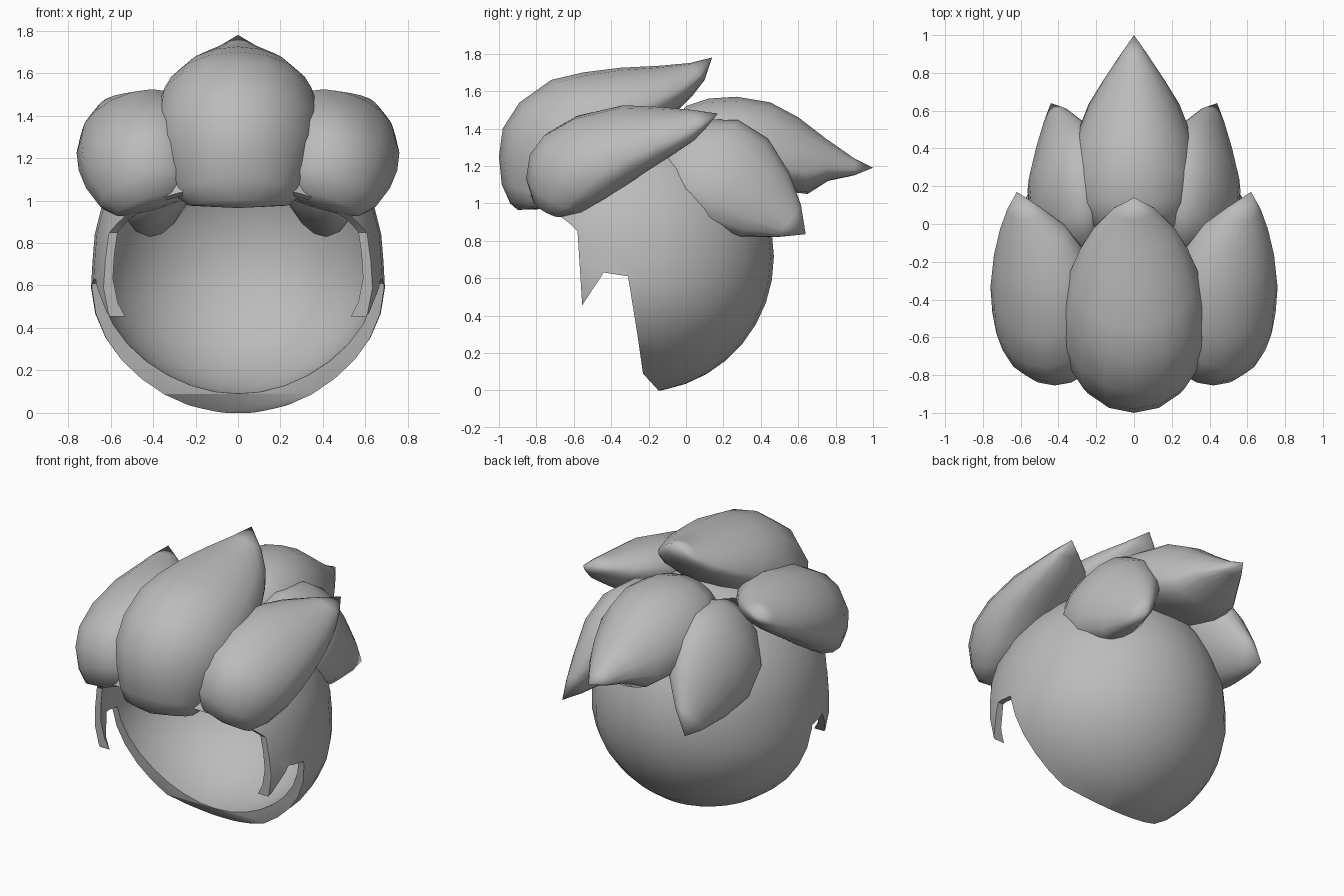
import bpy, bmesh, math
from mathutils import Vector

if "Cube" in bpy.data.objects:
    bpy.data.objects.remove(bpy.data.objects["Cube"])

grey = bpy.data.materials.new("hair_grey")
grey.diffuse_color = (0.5, 0.5, 0.5, 1)
grey.use_nodes = True
grey.node_tree.nodes["Principled BSDF"].inputs["Base Color"].default_value = grey.diffuse_color


def new_object(name, bm, mirror=False):
    bmesh.ops.recalc_face_normals(bm, faces=bm.faces)
    me = bpy.data.meshes.new(name)
    bm.to_mesh(me)
    bm.free()
    me.materials.append(grey)
    ob = bpy.data.objects.new(name, me)
    bpy.context.collection.objects.link(ob)
    if mirror:
        ob.modifiers.new("mirror", 'MIRROR').use_mirror_merge = False
    return ob


def smooth(ob, angle):
    bpy.ops.object.select_all(action='DESELECT')
    ob.select_set(True)
    bpy.context.view_layer.objects.active = ob
    bpy.ops.object.shade_smooth_by_angle(angle=math.radians(angle))


def ellipsoid(name, centre, radii):
    """Ellipsoid with slightly fuller jaw and cheeks."""
    bm = bmesh.new()
    bmesh.ops.create_uvsphere(bm, u_segments=28, v_segments=18, radius=1)
    for v in bm.verts:
        x, y, z = v.co
        x *= 1 + .05 * math.sin(math.pi * max(0, -z)) + .05 * max(0, -y)
        v.co = [c + r * p for c, r, p in zip(centre, radii, (x, y, z))]
    return new_object(name, bm)


def cut_away(ob, cutter):
    cutter.hide_render = True
    cut = ob.modifiers.new("cut", 'BOOLEAN')
    cut.operation, cut.solver, cut.object = 'DIFFERENCE', 'EXACT', cutter
    bpy.context.view_layer.objects.active = ob
    bpy.ops.object.modifier_apply(modifier="cut")
    bpy.data.objects.remove(cutter)


def tuft(name, root, sections, tip, mirror=False, n=16):
    """Loft rings (centre, side vector, up vector, down vector) between two points."""
    bm = bmesh.new()
    rings = []
    for c, u, up, down in sections:
        ring = []
        for i in range(n):
            a = 2 * math.pi * i / n
            s = math.sin(a)
            ring.append(bm.verts.new(c + u * math.cos(a) + (up * s if s > 0 else down * -s)))
        rings.append(ring)
    for r, q in zip(rings, rings[1:]):
        for i in range(n):
            j = (i + 1) % n
            bm.faces.new((r[i], r[j], q[j], q[i]))
    for point, ring in ((root, rings[0]), (tip, rings[-1])):
        v = bm.verts.new(point)
        for i in range(n):
            bm.faces.new((v, ring[i], ring[(i + 1) % n]))
    smooth(new_object(name, bm, mirror), 60)


def profile_sections(rows, mid=0.5, roll=0):
    """Rows: centre x, top y, top z, bottom y, bottom z, half width."""
    out = []
    side = Vector((math.cos(roll), 0, -math.sin(roll)))
    for x, ty, tz, by, bz, w in rows:
        top, bot = Vector((x, ty, tz)), Vector((x, by, bz))
        c = bot.lerp(top, mid)
        out.append((c, side * w, top - c, bot - c))
    return out


# Scalp: spherical shell, thicker at the chin, with the face opening and sideburns cut out
scalp = ellipsoid("scalp_shell", (0, -.25, .715), (.685, .72, .725))
cut_away(scalp, ellipsoid("cavity_cutter", (0, -.25, .745), (.65, .68, .655)))

outline = [(-.13, -.02), (-.23, .09), (-.26, .3), (-.31, .61), (-.44, .63), (-.555, .455),
           (-.58, .85), (-.62, .89), (-.75, .99), (-.9, 1.08), (-1.2, 1.2), (-1.2, -.2), (-.13, -.2)]
bm = bmesh.new()
left = [bm.verts.new((-1, y, z)) for y, z in outline]
right = [bm.verts.new((1, y, z)) for y, z in outline]
bm.faces.new(left)
bm.faces.new(right)
for i in range(len(outline)):
    j = (i + 1) % len(outline)
    bm.faces.new((left[i], left[j], right[j], right[i]))
cut_away(scalp, new_object("face_cutter", bm))
smooth(scalp, 35)

# Large central tuft swept up from the forehead
tuft("front_top_tuft", (0, -.90, .965), profile_sections([
    (0, -.94, 1.0, -.74, .97, .24), (0, -.985, 1.1, -.6, 1.0, .3),
    (0, -1.0, 1.25, -.5, 1.06, .345), (0, -.98, 1.4, -.42, 1.15, .385),
    (0, -.89, 1.54, -.32, 1.25, .395), (0, -.72, 1.66, -.22, 1.36, .375),
    (0, -.55, 1.7, -.13, 1.43, .34), (0, -.35, 1.725, -.04, 1.5, .285),
    (0, -.15, 1.735, .03, 1.57, .215), (0, .02, 1.75, .1, 1.66, .115)], mid=0.3),
    (0, .14, 1.78))

# Pair of tufts beside it
tuft("front_side_tufts", (.42, -.76, .965), profile_sections([
    (.40, -.82, 1.02, -.64, .955, .185), (.42, -.855, 1.13, -.52, .98, .24),
    (.45, -.835, 1.26, -.4, 1.05, .275), (.47, -.76, 1.36, -.29, 1.13, .29),
    (.48, -.6, 1.45, -.17, 1.21, .29), (.5, -.35, 1.51, -.05, 1.285, .25),
    (.535, -.15, 1.505, .05, 1.35, .18), (.58, .02, 1.495, .11, 1.41, .095)],
    mid=0.38, roll=math.radians(15)), (.62, .17, 1.48), mirror=True)

# Back tuft: domed above, shallow below
tuft("back_top_tuft", (0, -.1, 1.4), profile_sections([
    (0, 0, 1.52, -.02, 1.25, .24), (0, .12, 1.56, .1, 1.18, .31), (0, .27, 1.57, .27, 1.12, .34),
    (0, .45, 1.54, .48, 1.07, .305), (0, .6, 1.46, .65, 1.05, .24),
    (0, .75, 1.345, .76, 1.12, .165), (0, .9, 1.24, .9, 1.15, .07)], mid=0.3),
    (0, 1.0, 1.19))

# Pair of tufts lying on the back corners, pointing down and back
across = Vector((-.45, .6, .8))
outward = Vector((.87, .28, .35)).normalized()
rows = [((.31, -.05, 1.30), .18, .12), ((.345, .1, 1.21), .285, .18), ((.36, .26, 1.11), .285, .18),
        ((.375, .42, .995), .21, .13), ((.41, .55, .905), .105, .06)]
tuft("back_side_tufts", (.25, -.15, 1.38),
     [(Vector(c), across * w, outward * t, outward * -t) for c, w, t in rows],
     (.44, .64, .835), mirror=True)
